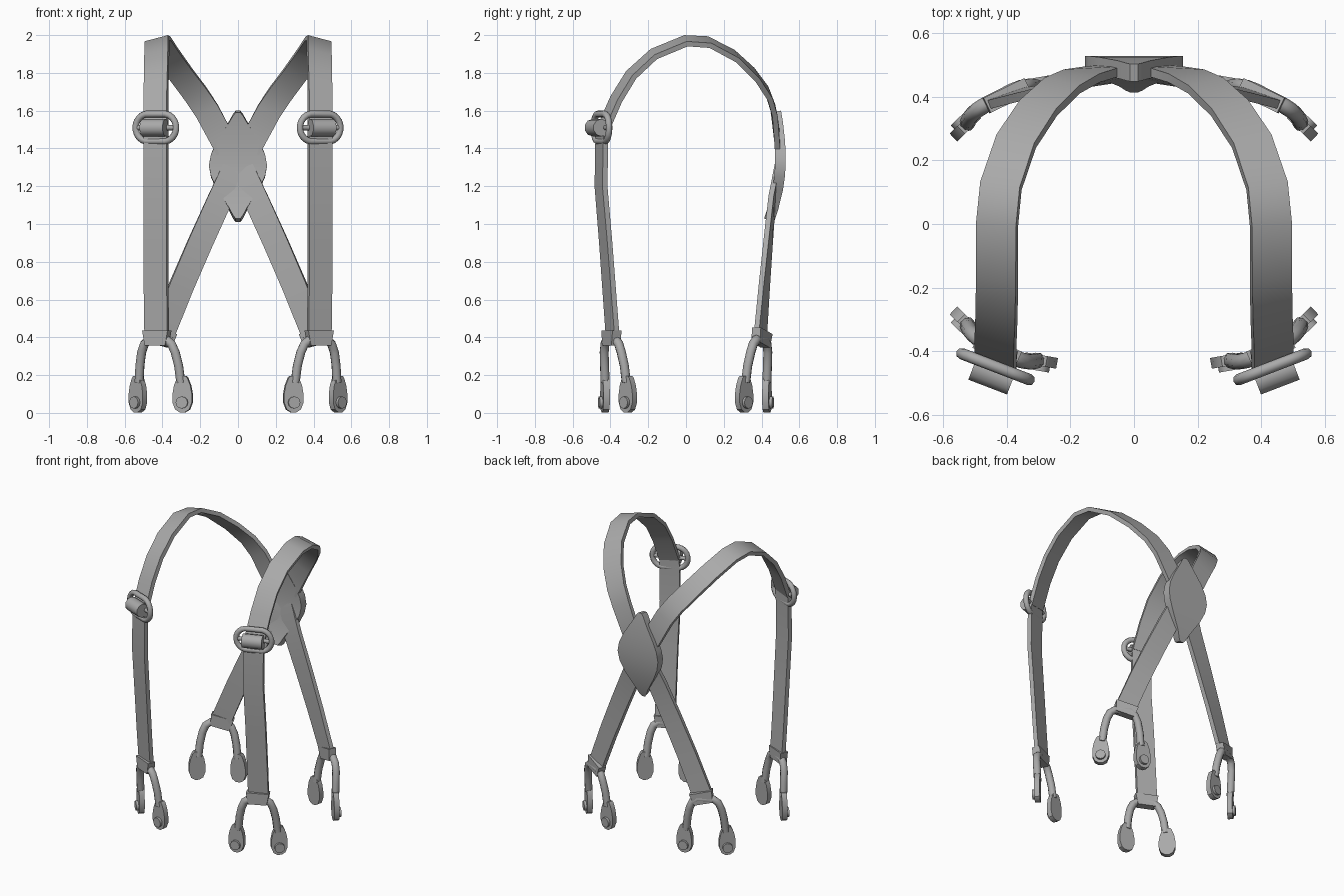
import bpy, bmesh, math
from mathutils import Vector

if "Cube" in bpy.data.objects:
    bpy.data.objects.remove(bpy.data.objects["Cube"])

grey = bpy.data.materials.new("mid grey")
grey.diffuse_color = (0.40, 0.40, 0.40, 1)
grey.use_nodes = True
grey.node_tree.nodes["Principled BSDF"].inputs["Base Color"].default_value = grey.diffuse_color


def finish(name, bm, axes=(True, False, False), angle=35):
    """Turn a bmesh into a mirrored, shaded object."""
    bmesh.ops.recalc_face_normals(bm, faces=bm.faces)
    me = bpy.data.meshes.new(name)
    bm.to_mesh(me)
    bm.free()
    me.materials.append(grey)
    ob = bpy.data.objects.new(name, me)
    bpy.context.collection.objects.link(ob)
    bpy.ops.object.select_all(action='DESELECT')
    ob.select_set(True)
    bpy.context.view_layer.objects.active = ob
    bpy.ops.object.shade_smooth_by_angle(angle=math.radians(angle))
    if any(axes):
        m = ob.modifiers.new("mirror", 'MIRROR')
        m.use_axis = axes
        m.use_mirror_merge = False
    return ob


def sweep(bm, pts, prof, nrm, closed=False, widths=None):
    """Sweep a cross-section (side, outward) along points."""
    pts = [Vector(p) for p in pts]
    n, k = len(pts), len(prof)
    rings = []
    for i, p in enumerate(pts):
        a = pts[(i - 1) % n] if closed or i else p
        b = pts[(i + 1) % n] if closed or i < n - 1 else p
        t = (b - a).normalized()
        out = nrm(p)
        out = (out - t * out.dot(t)).normalized()
        side = t.cross(out)
        w = widths[i] if widths else 1
        rings.append([bm.verts.new(p + side * x * w + out * y) for x, y in prof])
    for i in range(n if closed else n - 1):
        r, s = rings[i], rings[(i + 1) % n]
        for j in range(k):
            bm.faces.new((r[j], r[(j + 1) % k], s[(j + 1) % k], s[j]))
    if not closed:
        bm.faces.new(rings[0])
        bm.faces.new(rings[-1])


def rect(w, h):
    return [(-w / 2, -h / 2), (w / 2, -h / 2), (w / 2, h / 2), (-w / 2, h / 2)]


def circle(r, n=10):
    return [(r * math.cos(2 * math.pi * i / n), r * math.sin(2 * math.pi * i / n)) for i in range(n)]


def body_normal(p):
    """Outward direction of the wearer's body."""
    return Vector((p.x * 0.35, p.y, max(p.z - 1.4, 0)))


def frame(origin, deg):
    """Local frame on the front right: u sideways, n outward, z up."""
    a = math.radians(deg)
    U, N = Vector((math.cos(a), math.sin(a), 0)), Vector((math.sin(a), -math.cos(a), 0))
    return (lambda u, n, z: Vector(origin) + U * u + N * n + Vector((0, 0, z))), U, N


# straps
straps = {
    "front_strap": [(.43, -.388, .40), (.433, -.403, .6), (.435, -.425, .9),
                    (.435, -.45, 1.2), (.435, -.445, 1.5)],
    "shoulder_strap": [(.435, -.44, 1.50), (.435, -.37, 1.66), (.432, -.29, 1.79),
                       (.43, -.17, 1.90), (.43, 0, 1.97), (.418, .12, 1.963),
                       (.37, .26, 1.89), (.30, .365, 1.79), (.225, .435, 1.69),
                       (.165, .465, 1.60), (.09, .482, 1.46), (.02, .49, 1.33)],
    "back_strap": [(.02, .485, 1.29), (.10, .455, 1.12), (.20, .435, .90),
                   (.30, .415, .67), (.40, .395, .42)],
}
for name, pts in straps.items():
    bm = bmesh.new()
    sweep(bm, pts, rect(.13, .028), body_normal)
    finish(name, bm)

# diamond back patch, slightly bent
zs = [1.02, 1.035, 1.08, 1.18, 1.25, 1.31, 1.37, 1.44, 1.54, 1.58, 1.595]
half = [.012, .025, .048, .11, .143, .154, .143, .11, .048, .025, .012]
bm = bmesh.new()
sweep(bm, [(0, .50 - .65 * (z - 1.34) ** 2 / (1.1 if z < 1.34 else 1.7), z) for z in zs],
      rect(2, .056), lambda p: Vector((0, 1, 0)), widths=half)
finish("back_patch", bm, (False, False, False))

# adjuster buckle: oval ring with centre bar
L, U, N = frame((.435, -.448, 1.51), 21)
bm = bmesh.new()
oval = []
for i in range(20):
    a = 2 * math.pi * (i + .5) / 20
    oval.append(L(.07 * math.cos(a) + math.copysign(.045, math.cos(a)), 0, .073 * math.sin(a)))
sweep(bm, oval, circle(.018, 8), lambda p: N, closed=True)
sweep(bm, [L(-.11, 0, 0), L(.11, 0, 0)], circle(.014, 8), lambda p: N)
finish("buckle_ring", bm, angle=50)

# strap loop folded around the bar
bm = bmesh.new()
sweep(bm, [L(-.065, .025, 0), L(.065, .025, 0)], circle(.046, 10), lambda p: N)
finish("buckle_strap_loop", bm, angle=50)

# crimps at the strap ends
for name, origin, deg, roll, sy in (("front_crimp", (.43, -.395, .40), 24, 0, 1),
                                    ("back_crimp", (.405, -.40, .40), 26, 14, -1)):
    L, U, N = frame(origin, deg)
    r = math.radians(roll)
    path = [L(-z * -math.sin(r) * -1, 0, z * math.cos(r)) for z in (-.042, .0, .036)]
    path = [Vector((p.x, p.y * sy, p.z)) for p in path]
    out = Vector((N.x, N.y * sy, 0))
    bm = bmesh.new()
    sweep(bm, path, rect(.14, .052), lambda p: out, widths=[.84, .96, 1.05])
    finish(name, bm)

# two-legged button clips, same at front and back
L, U, N = frame((.425, -.395, 0), 27)
both = (True, True, False)
arms, paddles, buttons = bmesh.new(), bmesh.new(), bmesh.new()
for s in (-1, 1):
    sweep(arms, [L(s * u, n, z) for u, n, z in
                 ((.0, 0, .388), (.05, 0, .388), (.08, -.003, .365), (.1, -.008, .32),
                  (.115, -.018, .25), (.124, -.026, .16))],
          circle(.025, 8), lambda p: N)
    P, PU, PN = frame(L(s * .133, -.03, 0), 27 + s * 17)
    levels = [(.014, .003), (.038, .018), (.052, .055), (.052, .10), (.044, .145), (.028, .185), (.018, .195)]
    sweep(paddles, [P(0, 0, z) for _, z in levels], rect(2, .034), lambda p: PN,
          widths=[w for w, _ in levels])
    sweep(buttons, [P(0, .01, .055), P(0, .033, .055)], circle(.032, 12), lambda p: Vector((0, 0, 1)))
finish("clip_arms", arms, both, 50)
finish("clip_paddles", paddles, both)
finish("clip_buttons", buttons, both)
